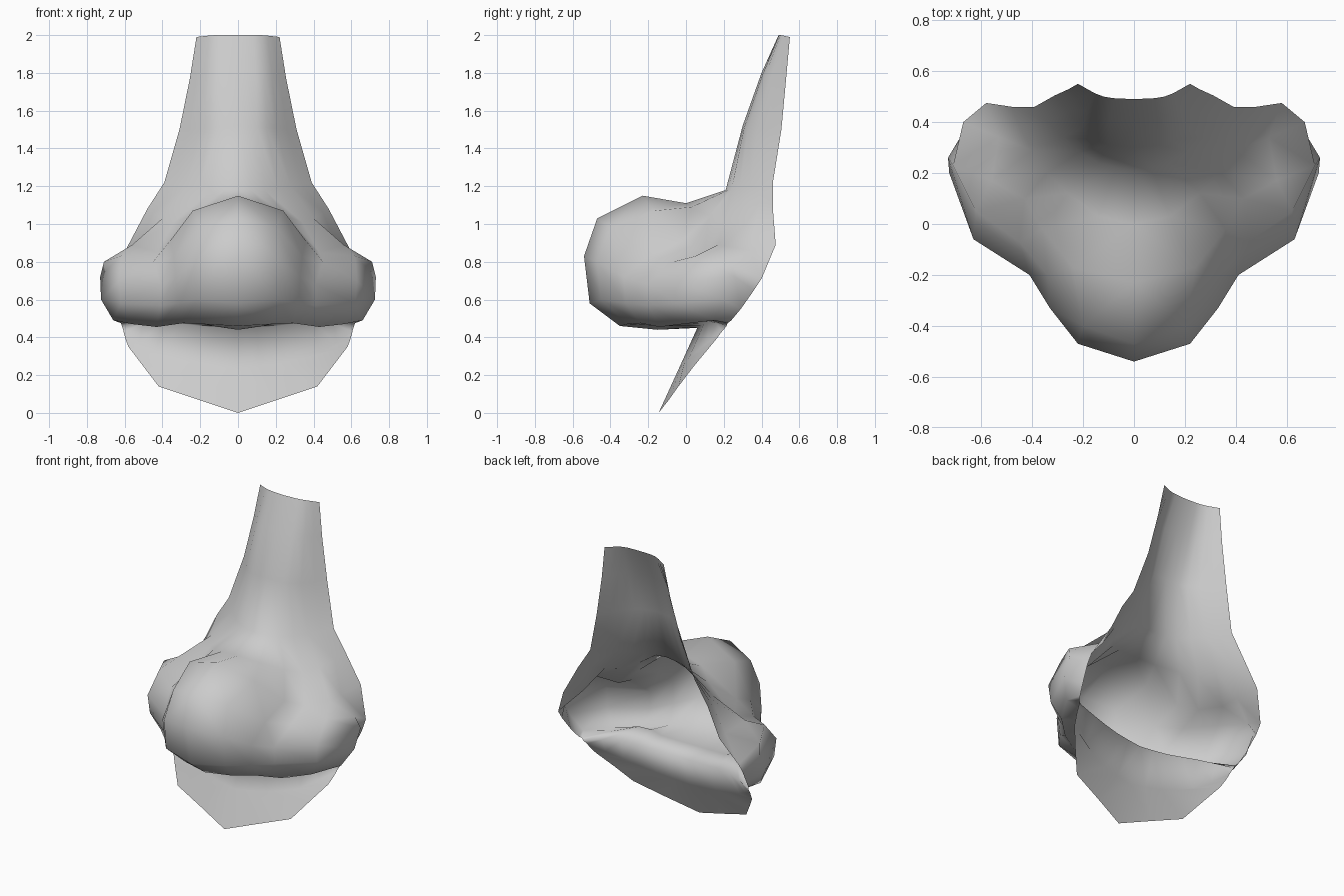
import bpy, bmesh
from mathutils import Vector

COLS = 7


def resample(pts):
    """Smooth curve through a few section points, sampled at COLS places."""
    p = [Vector(q) for q in pts]
    if len(p) == COLS:
        return p
    p = [2 * p[0] - p[1]] + p + [2 * p[-1] - p[-2]]
    out = []
    for k in range(COLS):
        t = k * (len(p) - 3) / (COLS - 1)
        i = min(int(t), len(p) - 4)
        t -= i
        a, b, c, d = p[i:i + 4]
        out.append(0.5 * (2 * b + (c - a) * t + (2 * a - 5 * b + 4 * c - d) * t * t
                          + (3 * b - a - 3 * c + d) * t ** 3))
    return out


def loft_half(name, sections):
    """Skin the half sections, then mirror across x = 0."""
    bm = bmesh.new()
    rows = [[bm.verts.new(v) for v in resample(s)] for s in sections]
    for r in rows:
        r[0].co.x = 0
    for a, b in zip(rows, rows[1:]):
        for j in range(COLS - 1):
            bm.faces.new((a[j], b[j], b[j + 1], a[j + 1]))
    me = bpy.data.meshes.new(name)
    bm.to_mesh(me)
    bm.free()
    for f in me.polygons:
        f.use_smooth = True
    ob = bpy.data.objects.new(name, me)
    bpy.context.collection.objects.link(ob)
    m = ob.modifiers.new("mirror", "MIRROR")
    m.use_clip = True
    return ob


# Bridge: half sections from centre line to open back edge
bridge = [
    [(0, .49, 2), (.12, .50, 2), (.22, .55, 1.99)],
    [(0, .40, 1.8), (.14, .42, 1.79), (.255, .53, 1.77)],
    [(0, .30, 1.52), (.15, .33, 1.51), (.31, .505, 1.5)],
    [(0, .21, 1.18), (.14, .24, 1.18), (.28, .34, 1.2), (.39, .46, 1.22)],
    [(0, 0, 1.11), (.14, .03, 1.09), (.26, .12, 1.04), (.34, .20, 1.01),
     (.40, .29, 1.03), (.45, .38, 1.06), (.48, .46, 1.08)],
]

# Round tip, running out into the side wing and its rear crease
tip_and_wing = [
    [(0, -.23, 1.15), (.24, -.17, 1.07), (.36, -.02, .91), (.43, .10, .85),
     (.56, .17, .89), (.53, .34, .86), (.58, .475, .89)],
    [(0, -.47, 1.03), (.20, -.40, .98), (.34, -.20, .83), (.45, -.07, .80),
     (.62, .05, .83), (.71, .23, .80), (.67, .40, .71)],
    [(0, -.54, .83), (.22, -.47, .80), (.33, -.33, .72), (.41, -.20, .68),
     (.63, -.06, .70), (.73, .26, .72), (.67, .36, .65)],
    [(0, -.51, .58), (.22, -.45, .60), (.32, -.32, .58), (.41, -.20, .57),
     (.62, -.05, .58), (.725, .20, .60), (.65, .29, .55)],
    [(0, -.35, .46), (.18, -.31, .47), (.29, -.24, .475), (.43, -.14, .455),
     (.56, -.02, .47), (.66, .15, .49), (.63, .24, .49)],
]

# Underside and the upper lip sheet
lip = [
    [(0, -.15, .44), (.24, -.08, .48), (.36, -.02, .53), (.62, .22, .475)],
    [(0, .06, .45), (.20, .08, .46), (.40, .12, .48), (.615, .215, .46)],
    [(0, -.04, .23), (.22, -.01, .26), (.43, .05, .32), (.605, .19, .43)],
    [(0, -.145, 0), (.21, -.09, .07), (.42, -.04, .14), (.50, .04, .245),
     (.58, .127, .35), (.595, .16, .39), (.605, .185, .425)],
]

loft_half("nose", bridge + tip_and_wing + lip)
